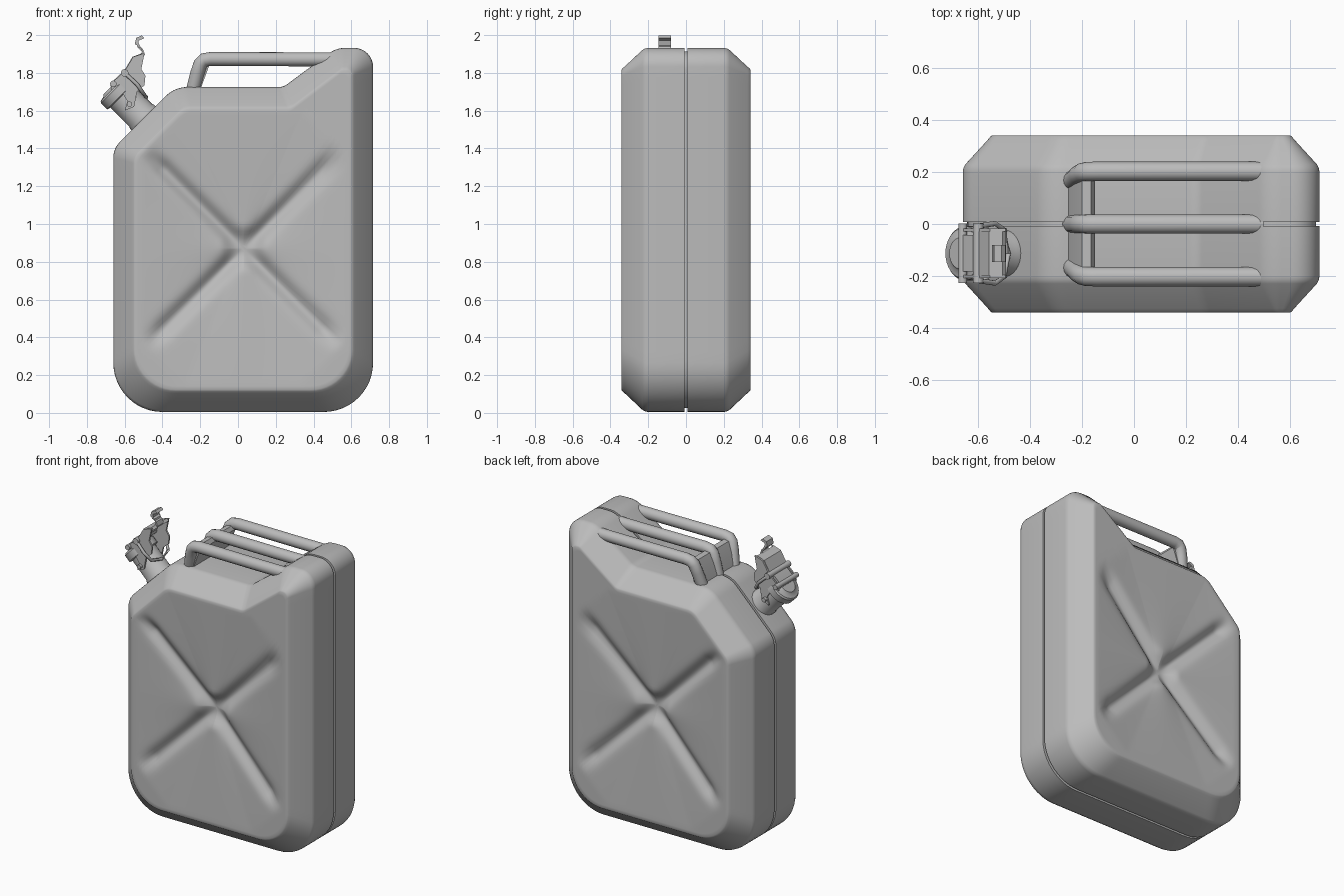
import bpy, bmesh, math
from mathutils import Vector

cube = bpy.data.objects.get("Cube")
if cube:
    bpy.data.objects.remove(cube, do_unlink=True)

# One painted metal material
metal = bpy.data.materials.new("grey_metal")
metal.use_nodes = True
GREY = (0.5, 0.5, 0.5, 1)
metal.diffuse_color = GREY
metal.node_tree.nodes["Principled BSDF"].inputs["Base Color"].default_value = GREY


def finish(bm, name, angle=35):
    bmesh.ops.recalc_face_normals(bm, faces=bm.faces)
    me = bpy.data.meshes.new(name)
    bm.to_mesh(me)
    bm.free()
    me.materials.append(metal)
    me.shade_smooth()
    me.set_sharp_from_angle(angle=math.radians(angle))
    ob = bpy.data.objects.new(name, me)
    bpy.context.collection.objects.link(ob)
    return ob


def skin(bm, loops):
    """Bridge equal closed loops of points into a capped surface."""
    rings = [[bm.verts.new(p) for p in loop] for loop in loops]
    n = len(rings[0])
    for a, b in zip(rings, rings[1:]):
        for i in range(n):
            j = (i + 1) % n
            bm.faces.new((a[i], a[j], b[j], b[i]))
    bm.faces.new(rings[0])
    bm.faces.new(rings[-1])


def rounded(corners, arc=12, line=28):
    """Polygon (x, z, radius) with filleted corners and evenly split sides."""
    fillets = []
    for i, (x, z, r) in enumerate(corners):
        p = Vector((x, z))
        a = (Vector(corners[i - 1][:2]) - p).normalized()
        b = (Vector(corners[(i + 1) % len(corners)][:2]) - p).normalized()
        half = a.angle(b) / 2
        t = r / math.tan(half)
        centre = p + (a + b).normalized() * r / math.sin(half)
        u, v = p + a * t - centre, p + b * t - centre
        full = u.angle(v)
        fillets.append([centre + (u * math.sin((1 - k / arc) * full)
                                  + v * math.sin(k / arc * full)) / math.sin(full)
                        for k in range(arc + 1)])
    pts = []
    for i, f in enumerate(fillets):
        nxt = fillets[(i + 1) % len(fillets)][0]
        pts += f + [f[-1].lerp(nxt, k / line) for k in range(1, line)]
    return pts


def tube(name, path, radius, sides=12):
    path = [Vector(p) for p in path]
    loops = []
    for i, p in enumerate(path):
        d = (path[min(i + 1, len(path) - 1)] - path[max(i - 1, 0)]).normalized()
        ref = Vector((0, 1, 0)) if abs(d.y) < 0.9 else Vector((0, 0, 1))
        u = d.cross(ref).normalized()
        v = d.cross(u)
        loops.append([p + (u * math.cos(k * math.tau / sides)
                           + v * math.sin(k * math.tau / sides)) * radius
                      for k in range(sides)])
    bm = bmesh.new()
    skin(bm, loops)
    return finish(bm, name, 50)


def plate(name, outline, y0, y1):
    """Extrude an x-z outline along y."""
    bm = bmesh.new()
    skin(bm, [[(x, y, z) for x, z in outline] for y in (y0, y1)])
    return finish(bm, name)


def strip(name, spine, y0, y1, thick=.007):
    """Bent sheet following an x-z spine."""
    return plate(name, [(x - thick, z + thick) for x, z in spine]
                 + [(x + thick, z - thick) for x, z in reversed(spine)], y0, y1)


# Can body: filleted silhouette, chamfered to a smaller front and back panel
outer = rounded([(-.66, .005, .26), (.715, .005, .26), (.715, 1.932, .1), (.52, 1.932, .14),
                 (.24, 1.725, .08), (-.335, 1.725, .16), (-.66, 1.4, .12)])
inner = rounded([(-.55, .118, .22), (.605, .118, .22), (.605, 1.82, .035), (.55, 1.82, .03),
                 (.278, 1.615, .06), (-.289, 1.615, .1), (-.55, 1.354, .08)])
hub = Vector((.03, .87))


def dent(p):
    """Depth of the pressed panel: shallow hollow, crossed grooves, central bowl."""
    d = p - hub
    dx, dz = abs(d.x), abs(d.y)
    r = max(dx / .54, dz / .72, (dx + dz) / 1.03)
    near = math.sin(2 * math.atan2(d.y, d.x)) ** 2
    depth = .05 * max(0, 1 - r) * (.75 + .25 * near)
    t = (dx + dz) / 1.02
    groove = math.exp(-((dx - dz) / .06) ** 2) * max(0, min(1, (1 - t) * 6))
    depth += .036 * groove
    w = min(1, d.length / .13)
    w = w * w * (3 - 2 * w)
    return .08 * (1 - w) + depth * w


section = [(.2, 0), (.215, .02), (.23, .09), (.325, .88), (.337, .965), (.342, 1.04)]
RINGS = 40
half = [[(p.lerp(q, f), y) for p, q in zip(outer, inner)] for y, f in section]
start = half[-1]
for k in range(1, RINGS):
    ring = [(hub.lerp(p, 1 - k / RINGS), y) for p, y in start]
    half.append([(q, y - dent(q)) for q, y in ring])

# Seam recess runs around the middle
mid = Vector((.025, .95))
recess = [p + (mid - p).normalized() * .022 for p in outer]
side = [[(p, .008) for p in recess], [(p, .008) for p in outer]] + half
bm = bmesh.new()
skin(bm, [[(p.x, s * y, p.y) for p, y in ring]
          for s, rings in ((-1, side[::-1]), (1, side)) for ring in rings])
finish(bm, "can_body", 45)

# Three carrying bars with bent rear legs and a joining web
for label, y, foot in (("front", -.203, -.165), ("middle", 0, 0), ("back", .203, .165)):
    tube(label + "_handle_bar",
         [(-.24, foot, 1.70), (-.215, y * .93, 1.80), (-.198, y * .98, 1.85), (-.18, y, 1.868),
          (-.145, y, 1.874), (.3, y, 1.872), (.5, y, 1.872)], .037, 16)
plate("handle_web", [(-.258, 1.71), (-.23, 1.80), (-.2, 1.865), (-.165, 1.87),
                     (-.15, 1.845), (-.2, 1.71)], -.19, .19)

# Slanted spout with collar and cap
SPOUT_Y = -.113
base = Vector((-.5, SPOUT_Y, 1.56))
axis = Vector((-1, 0, 1)).normalized()


def turned(name, profile, sides=32):
    """Revolve (radius, distance) steps about the spout axis."""
    u, v = Vector((0, 1, 0)), axis.cross((0, 1, 0))
    bm = bmesh.new()
    skin(bm, [[base + axis * h + (u * math.cos(k * math.tau / sides)
                                  + v * math.sin(k * math.tau / sides)) * r
               for k in range(sides)] for r, h in profile])
    return finish(bm, name)


turned("spout_neck", [(.09, -.06), (.09, .012), (.085, .02), (.085, .18)])
turned("spout_cap", [(.09, .165), (.104, .17), (.104, .215), (.096, .225), (.07, .23), (.06, .24)])

# Clamp: two cheek plates, bent cover sheet and a hooked thumb lever
cheek = [(-.675, 1.715), (-.66, 1.755), (-.6, 1.81), (-.555, 1.885), (-.495, 1.905),
         (-.512, 1.82), (-.49, 1.785), (-.495, 1.735), (-.535, 1.70), (-.55, 1.62),
         (-.6, 1.6), (-.585, 1.65), (-.61, 1.69)]
for label, s in (("front", -1), ("back", 1)):
    y = SPOUT_Y + s * .09
    plate(label + "_clamp_cheek", cheek, y - .006, y + .006)
strip("clamp_cover", [(-.67, 1.725), (-.65, 1.755), (-.595, 1.805)],
      SPOUT_Y - .07, SPOUT_Y + .07)
strip("lever_plate", [(-.595, 1.805), (-.552, 1.878), (-.5, 1.897)],
      SPOUT_Y - .085, SPOUT_Y + .085)
strip("thumb_lever", [(-.515, 1.885), (-.5, 1.905), (-.51, 1.932), (-.54, 1.945),
                      (-.532, 1.978), (-.503, 1.991)], SPOUT_Y - .033, SPOUT_Y + .033)

# Hinge pins across the clamp and the wire bail around the cap
for label, x, z, r in (("upper", -.6, 1.8, .02), ("outer", -.66, 1.742, .017),
                       ("lower", -.575, 1.635, .014)):
    tube(label + "_hinge_pin", [(x, SPOUT_Y - .115, z), (x, SPOUT_Y + .115, z)], r, 16)
bail = [(-.6, -.105, 1.8), (-.535, -.115, 1.74), (-.5, -.09, 1.69), (-.485, 0, 1.67)]
tube("wire_bail", [(x, SPOUT_Y + y, z) for x, y, z in bail]
     + [(x, SPOUT_Y - y, z) for x, y, z in reversed(bail[:-1])], .01, 8)
